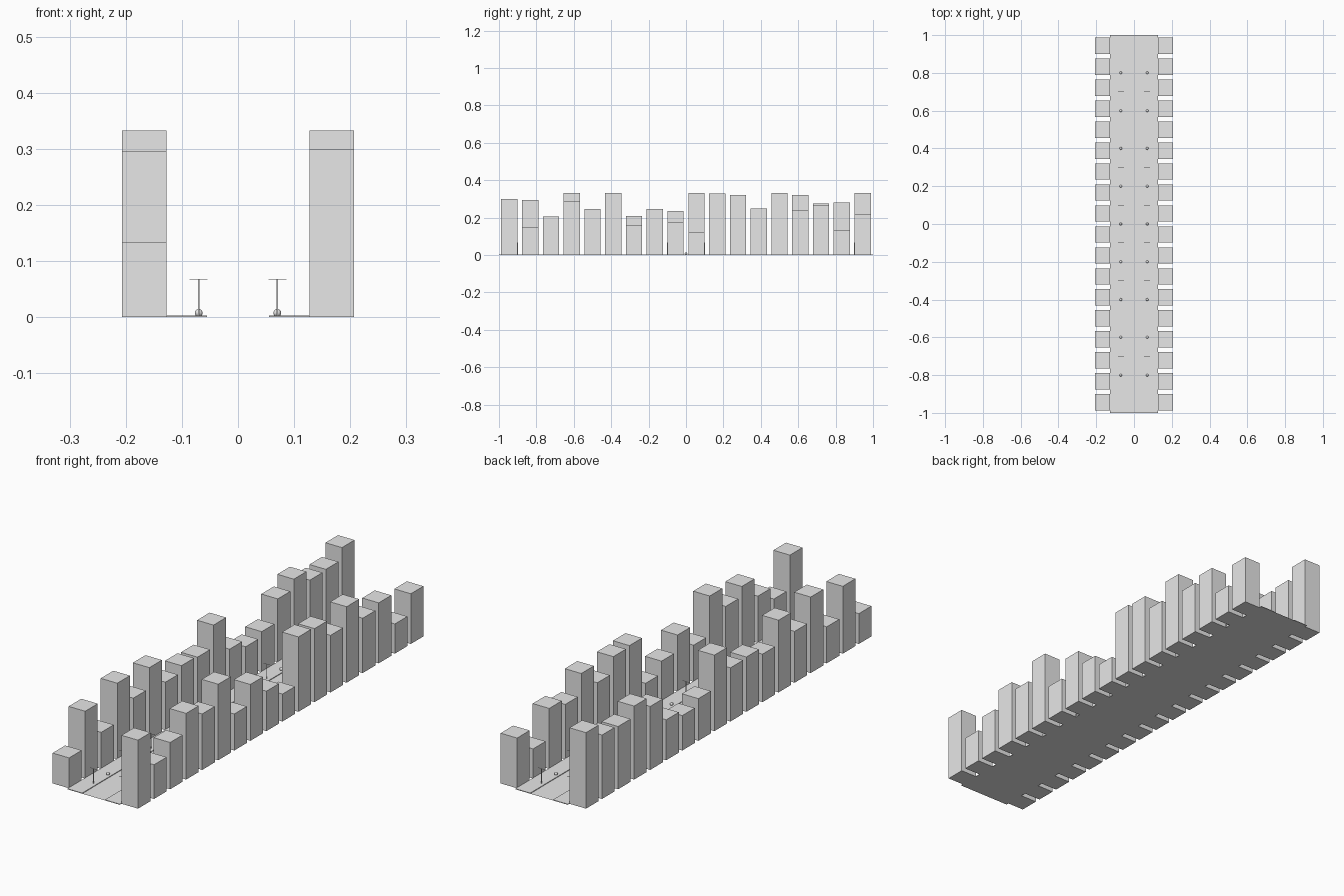
import bpy
import bmesh
from mathutils import Matrix

if "Cube" in bpy.data.objects:
    bpy.data.objects.remove(bpy.data.objects["Cube"])

grey = bpy.data.materials.new("plain_grey")
grey.diffuse_color = (0.8, 0.8, 0.8, 1)
grey.use_nodes = True
grey.node_tree.nodes["Principled BSDF"].inputs["Base Color"].default_value = grey.diffuse_color


def finish(name, bm):
    mesh = bpy.data.meshes.new(name)
    bm.to_mesh(mesh)
    bm.free()
    mesh.materials.append(grey)
    obj = bpy.data.objects.new(name, mesh)
    bpy.context.collection.objects.link(obj)
    return obj


def add_box(bm, x, y, z0, sx, sy, sz):
    """Box centred in x and y, standing on z0."""
    m = Matrix.Translation((x, y, z0 + sz / 2)) @ Matrix.Diagonal((sx, sy, sz, 1))
    bmesh.ops.create_cube(bm, size=1, matrix=m)


# Tower heights from front to back
LEFT = [.133, .295, .16, .333, .225, .333 * .95, .21, .24, .235,
        .333, .185, .153, .177, .278, .322, .275, .28, .333]
RIGHT = [.30, .15, .205, .29, .245, .333, .16, .247, .175,
         .12, .328, .322, .25, .333, .24, .265, .13, .22]
PITCH = 2 / 18
WALK_TOP = 0.003

# Road: one flat sheet between the pavements
bm = bmesh.new()
bmesh.ops.create_grid(bm, x_segments=1, y_segments=1, size=1,
                      matrix=Matrix.Diagonal((0.055, 1, 1, 1)))
finish("road", bm)

for side, sign, heights in (("left", -1, LEFT), ("right", 1, RIGHT)):
    # Raised pavement
    bm = bmesh.new()
    add_box(bm, sign * 0.091, 0, 0, 0.072, 2, WALK_TOP)
    finish(side + "_pavement", bm)

    # Row of towers
    for i, h in enumerate(heights):
        bm = bmesh.new()
        add_box(bm, sign * 0.167, -1 + PITCH * (i + 0.5), 0, 0.08, 0.087, h)
        finish(f"{side}_tower_{i + 1}", bm)

    # Street lamps: thin post with a crossbar
    bm = bmesh.new()
    for k in range(10):
        y = -0.9 + 0.2 * k
        add_box(bm, sign * 0.07, y, WALK_TOP, 0.002, 0.002, 0.064)
        add_box(bm, sign * 0.07, y, 0.067, 0.032, 0.002, 0.001)
    finish(side + "_street_lamps", bm)

    # Small round bollards between the lamps
    bm = bmesh.new()
    for k in range(9):
        bmesh.ops.create_uvsphere(
            bm, u_segments=12, v_segments=8, radius=0.007,
            matrix=Matrix.Translation((sign * 0.07, -0.8 + 0.2 * k, 0.0075)))
    for f in bm.faces:
        f.smooth = True
    finish(side + "_bollards", bm)
